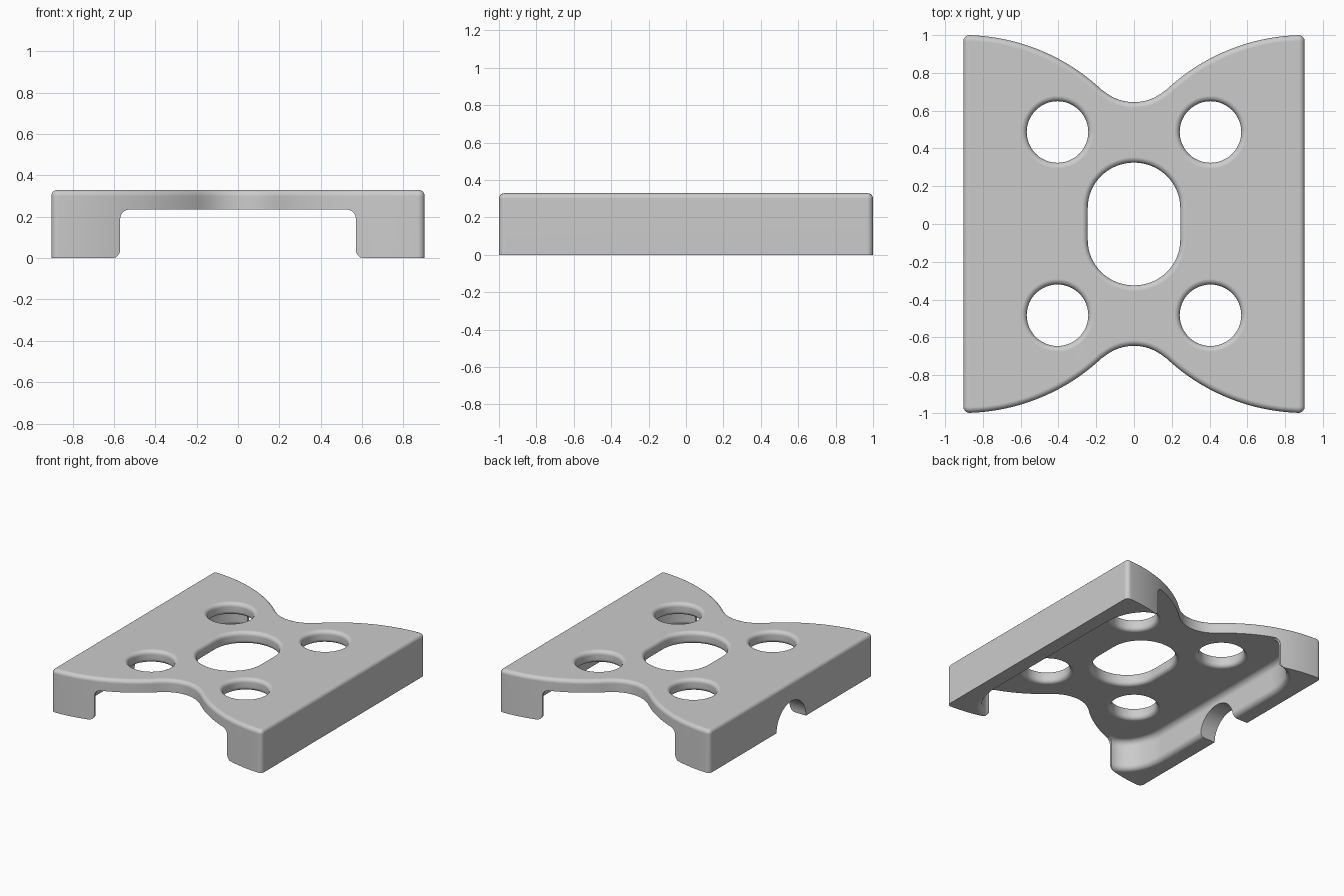
import bpy, bmesh
from math import sin, cos, pi, atan2
from mathutils import Vector

cube = bpy.data.objects.get("Cube")
if cube:
    bpy.data.objects.remove(cube)

grey = bpy.data.materials.new("plain_grey")
grey.use_nodes = True
colour = (0.6, 0.6, 0.6, 1)
grey.diffuse_color = colour
grey.node_tree.nodes["Principled BSDF"].inputs["Base Color"].default_value = colour

HEIGHT, UNDERSIDE = 0.33, 0.235


def offset(points, d):
    """Grow a counter-clockwise outline by d with mitred corners."""
    result = []
    for i, p in enumerate(points):
        e1 = (p - points[i - 1]).normalized()
        e2 = (points[(i + 1) % len(points)] - p).normalized()
        n1, n2 = Vector((e1.y, -e1.x)), Vector((e2.y, -e2.x))
        result.append(p + (n1 + n2) * d / (1 + n1.dot(n2)))
    return result


def loft(name, points, levels):
    """Closed solid from one outline, grown by a given amount at each height."""
    bm = bmesh.new()
    rings = [[bm.verts.new((p.x, p.y, z)) for p in offset(points, d)] for d, z in levels]
    n = len(points)
    for low, high in zip(rings, rings[1:]):
        for i in range(n):
            j = (i + 1) % n
            bm.faces.new((low[i], low[j], high[j], high[i]))
    bm.faces.new(rings[0][::-1])
    bm.faces.new(rings[-1])
    mesh = bpy.data.meshes.new(name)
    bm.to_mesh(mesh)
    bm.free()
    mesh.materials.append(grey)
    obj = bpy.data.objects.new(name, mesh)
    bpy.context.collection.objects.link(obj)
    return obj


def mirrored(quarter):
    """Outline from its +x +y quarter, which runs from the x side to the y side."""
    upper = quarter + [Vector((-p.x, p.y)) for p in reversed(quarter) if p.x > 1e-4]
    return upper + [Vector((p.x, -p.y)) for p in reversed(upper) if p.y > 1e-4]


def rounding(r, steps=5):
    """Quarter round as (inset, drop) pairs, from the side up to the flat."""
    angles = [pi / 2 * i / steps for i in range(steps + 1)]
    return [(r * (1 - cos(a)), r * (1 - sin(a))) for a in angles]


def arc(cx, cy, rx, ry, start, end, steps):
    turns = [start + (end - start) * i / steps for i in range(steps + 1)]
    return [Vector((cx + rx * cos(a), cy + ry * sin(a))) for a in turns]


# Waisted body outline: wide arc at each corner flowing into a small scoop
big, small, half, corner = 1.07, 0.248, 0.903, 0.032
big_y, small_y = 1 - big, 0.645 + small
meet = atan2(small_y - big_y, -half)
quarter = arc(half - corner, 1 - corner, corner, corner, 0, pi / 2, 5)
quarter += arc(half, big_y, big, big, pi / 2 + 0.05, meet, 24)
quarter += arc(0, small_y, small, small, meet - pi, -pi / 2, 10)[1:]
body = loft("bracket_body", mirrored(quarter),
            [(0, 0)] + [(-d, HEIGHT - drop) for d, drop in rounding(0.03)])

# Underside channel, widening behind the four corner feet
lip, fillet = 0.04, 0.045
channel = arc(0.57, 0.61, 0.2, 0.32, 0, pi / 2, 16) + [Vector((0.57, 1.2))]
levels = [(lip, -0.1)] + [(drop, d) for d, drop in rounding(lip)]
levels += [(-d, UNDERSIDE - drop) for d, drop in rounding(fillet)]
cutters = [loft("channel_cutter", mirrored(channel), levels)]

# Through holes with softened rims
soft = rounding(0.03)
rim = [(0.03, UNDERSIDE - 0.05)]
rim += [(d, UNDERSIDE + drop) for d, drop in reversed(soft)]
rim += [(d, HEIGHT - drop) for d, drop in soft]
rim += [(0.03, HEIGHT + 0.05)]
for x in (-0.405, 0.405):
    for y in (-0.483, 0.487):
        circle = arc(x, y, 0.163, 0.163, 0, 2 * pi, 48)[:-1]
        cutters.append(loft("round_hole_cutter", circle, rim))
oval = arc(0, 0.085, 0.245, 0.24, 0, pi / 2, 16)
cutters.append(loft("oval_hole_cutter", mirrored(oval), rim))

# Arched notch through the right-hand wall
bpy.ops.mesh.primitive_cylinder_add(vertices=48, radius=0.18, depth=0.5,
                                    location=(-0.85, 0, 0), rotation=(0, pi / 2, 0))
notch = bpy.context.object
notch.name = "notch_cutter"
notch.data.materials.append(grey)
cutters.append(notch)

# Cut everything out of the body, then shade it
bpy.context.view_layer.objects.active = body
for cutter in cutters:
    cutter.hide_render = True
    mod = body.modifiers.new(cutter.name, 'BOOLEAN')
    mod.operation, mod.solver, mod.object = 'DIFFERENCE', 'EXACT', cutter
    bpy.ops.object.modifier_apply(modifier=mod.name)
    bpy.data.objects.remove(cutter)

bpy.ops.object.select_all(action='DESELECT')
body.select_set(True)
bpy.ops.object.shade_smooth_by_angle(angle=pi / 6)
weighted = body.modifiers.new("even_shading", 'WEIGHTED_NORMAL')
weighted.keep_sharp = True
